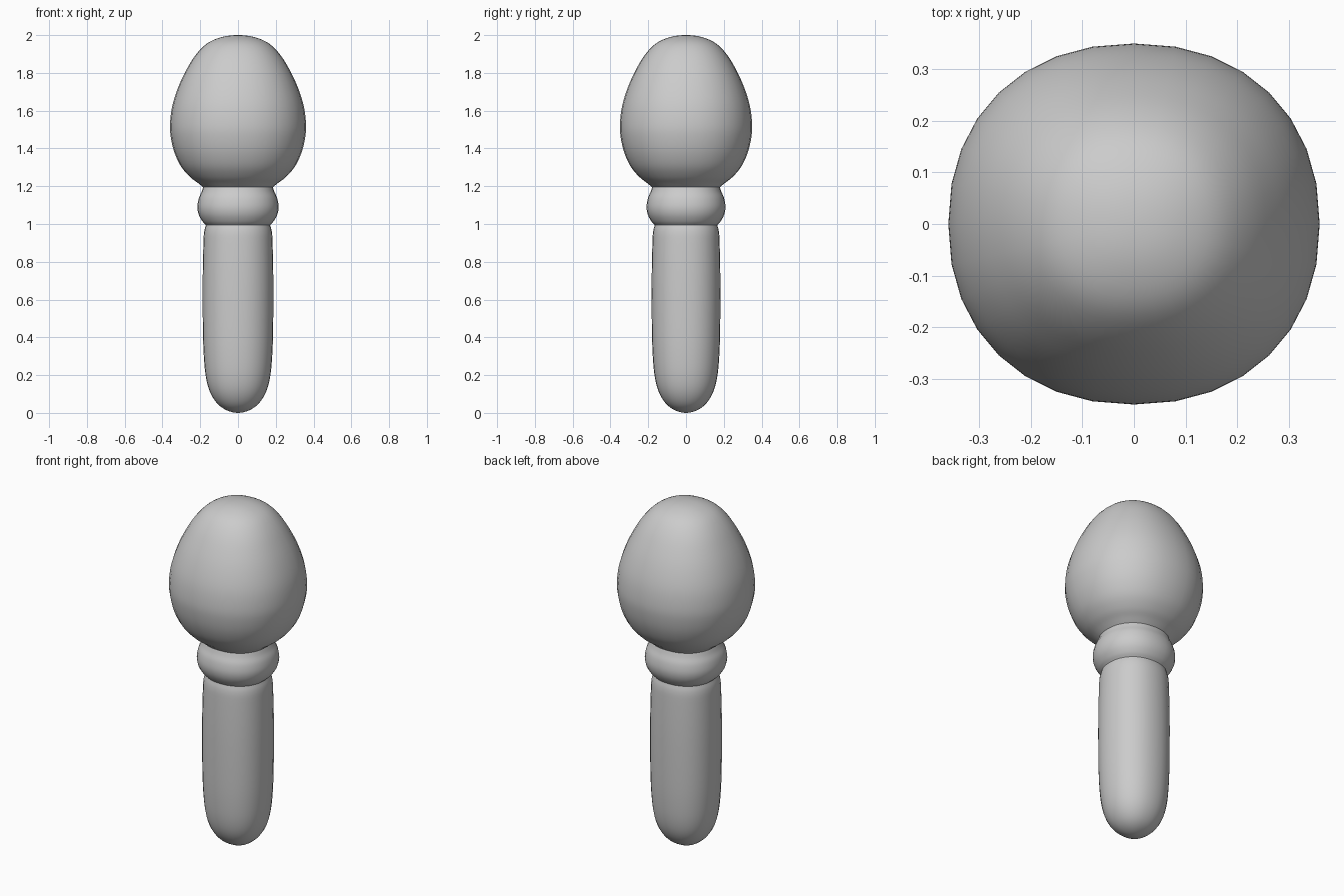
import bpy
import bmesh
from math import cos, sin, tau, copysign
from mathutils import Vector

cube = bpy.data.objects.get("Cube")
if cube:
    bpy.data.objects.remove(cube)

SIDES = 32      # facets around the body
DEPTH = 0.972   # depth relative to width
ROUND = 0.916   # slightly squared-off circle
STEPS = 4       # smooth rings between profile points

grey = bpy.data.materials.new("plain grey")
grey.use_nodes = True
colour = (0.6, 0.6, 0.6, 1)
grey.diffuse_color = colour
grey.node_tree.nodes["Principled BSDF"].inputs["Base Color"].default_value = colour


def beyond(end, inner):
    """Extra point past a profile end: mirrored at a pole, straight at a seam."""
    if end.x == 0:
        return Vector((-inner.x, inner.y))
    return end * 2 - inner


def smooth_profile(points):
    """Catmull-Rom curve through (radius, height) points."""
    p = [Vector(q) for q in points]
    p = [beyond(p[0], p[1])] + p + [beyond(p[-1], p[-2])]
    curve = []
    for a, b, c, d in zip(p, p[1:], p[2:], p[3:]):
        for i in range(STEPS):
            t = i / STEPS
            curve.append(b + 0.5 * t * ((c - a) + t * ((2 * a - 5 * b + 4 * c - d)
                         + t * (3 * b - a - 3 * c + d))))
    return curve + [p[-2]]


def rounded(v):
    return copysign(abs(v) ** ROUND, v)


def turned_part(name, points):
    """Sweep a bottom-to-top profile round the vertical axis."""
    bm = bmesh.new()
    rings = []
    for r, z in smooth_profile(points):
        rings.append([bm.verts.new((r * rounded(cos(tau * i / SIDES)),
                                    r * DEPTH * rounded(sin(tau * i / SIDES)), z))
                      for i in range(SIDES)])
    for low, high in zip(rings, rings[1:]):
        for i in range(SIDES):
            j = (i + 1) % SIDES
            bm.faces.new((low[i], low[j], high[j], high[i]))
    bmesh.ops.remove_doubles(bm, verts=bm.verts, dist=0.0001)
    for face in bm.faces:
        face.smooth = True
    mesh = bpy.data.meshes.new(name)
    bm.to_mesh(mesh)
    bm.free()
    mesh.materials.append(grey)
    bpy.context.collection.objects.link(bpy.data.objects.new(name, mesh))


# Long handle with a rounded foot
turned_part("handle", [(0, 0), (0.06, 0.014), (0.11, 0.05), (0.148, 0.11), (0.17, 0.19),
                       (0.181, 0.3), (0.186, 0.45), (0.187, 0.7), (0.183, 0.9),
                       (0.179, 0.96), (0.17, 0.995)])

# Bulging collar
turned_part("collar", [(0.17, 0.995), (0.189, 1.015), (0.208, 1.05), (0.215, 1.09),
                       (0.208, 1.135), (0.193, 1.17), (0.184, 1.195)])

# Egg-shaped head
turned_part("head", [(0.184, 1.195), (0.212, 1.217), (0.255, 1.25), (0.302, 1.305),
                     (0.337, 1.38), (0.356, 1.46), (0.36, 1.53), (0.349, 1.62),
                     (0.322, 1.71), (0.282, 1.8), (0.228, 1.89), (0.165, 1.955),
                     (0.085, 1.99), (0, 2)])
